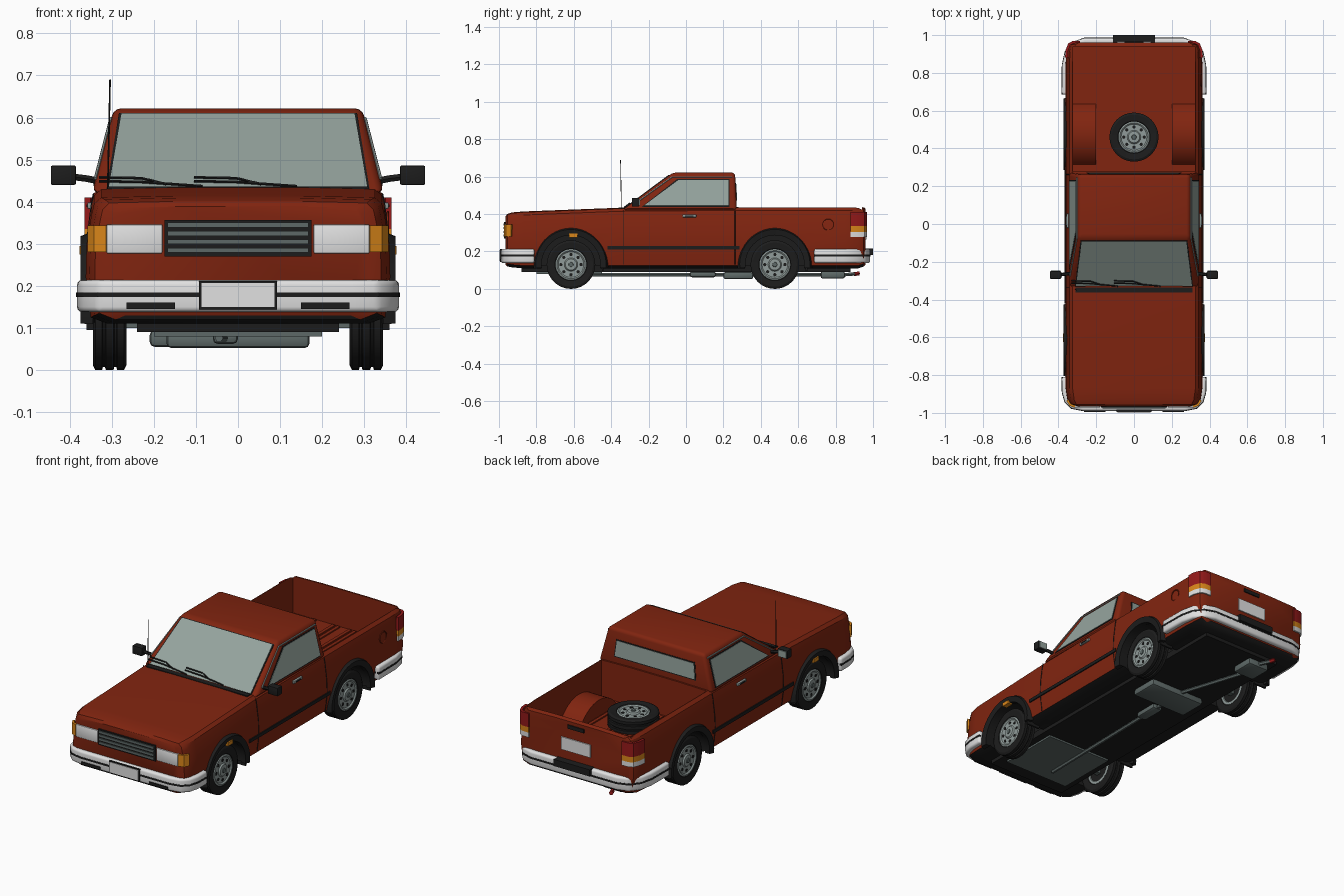
import bpy, bmesh
from math import sin, cos, pi, radians
from mathutils import Vector

if "Cube" in bpy.data.objects:
    bpy.data.objects.remove(bpy.data.objects["Cube"])


def material(name, r, g, b):
    m = bpy.data.materials.new(name)
    m.use_nodes = True
    m.diffuse_color = (r, g, b, 1)
    m.node_tree.nodes["Principled BSDF"].inputs["Base Color"].default_value = (r, g, b, 1)
    return m


RED = material("body red", .22, .018, .005)
BLACK = material("rubber black", .012, .012, .012)
GLASS = material("window glass", .30, .37, .34)
WHITE = material("bumper white", .75, .75, .75)
GREY = material("metal grey", .28, .33, .32)
DARK = material("dark steel", .11, .14, .135)
AMBER = material("amber lens", .70, .24, .01)
LAMP = material("tail lamp red", .30, .01, .01)
parts = []


def finish(name, bm, mat):
    bmesh.ops.recalc_face_normals(bm, faces=bm.faces[:])
    me = bpy.data.meshes.new(name)
    bm.to_mesh(me)
    bm.free()
    me.materials.append(mat)
    ob = bpy.data.objects.new(name, me)
    bpy.context.collection.objects.link(ob)
    parts.append(ob)
    return ob


def bevel(ob, width, segments=2):
    m = ob.modifiers.new("bevel", "BEVEL")
    m.width, m.segments, m.limit_method = width, segments, "ANGLE"
    return ob


def solidify(ob, thickness):
    m = ob.modifiers.new("thickness", "SOLIDIFY")
    m.thickness, m.offset = thickness, 0
    return ob


# Skin a row of equal closed rings and cap both ends
def loft(name, rings, mat):
    bm = bmesh.new()
    vs = [[bm.verts.new(p) for p in ring] for ring in rings]
    n = len(vs[0])
    for a, b in zip(vs, vs[1:]):
        for i in range(n):
            bm.faces.new((a[i], a[(i + 1) % n], b[(i + 1) % n], b[i]))
    bm.faces.new(vs[0])
    bm.faces.new(vs[-1])
    return finish(name, bm, mat)


# Turn a (radius, x) profile about the x axis
def lathe(name, profile, mat, n=32, at=(0, 0, 0)):
    return loft(name, [[(at[0] + x, at[1] + r * cos(2 * pi * i / n), at[2] + r * sin(2 * pi * i / n))
                        for i in range(n)] for r, x in profile], mat)


def box(name, x, y, z, mat, round_by=0):
    rings = [[(x[0], y[0], h), (x[1], y[0], h), (x[1], y[1], h), (x[0], y[1], h)] for h in z]
    ob = loft(name, rings, mat)
    return bevel(ob, round_by) if round_by else ob


def plate(name, points, mat, thickness=.006):
    bm = bmesh.new()
    bm.faces.new([bm.verts.new(p) for p in points])
    return solidify(finish(name, bm, mat), thickness)


# Upright wall that follows a plan path
def band(name, path, z0, z1, mat, thickness=.008):
    bm = bmesh.new()
    vs = [(bm.verts.new((x, y, z0)), bm.verts.new((x, y, z1))) for x, y in path]
    for a, b in zip(vs, vs[1:]):
        bm.faces.new((a[0], b[0], b[1], a[1]))
    return solidify(finish(name, bm, mat), thickness)


def tube(name, points, radius, mat, cyclic=False):
    cu = bpy.data.curves.new(name, "CURVE")
    cu.dimensions, cu.bevel_depth, cu.bevel_resolution, cu.use_fill_caps = "3D", radius, 1, True
    sp = cu.splines.new("POLY")
    sp.points.add(len(points) - 1)
    for p, co in zip(sp.points, points):
        p.co = (*co, 1)
    sp.use_cyclic_u = cyclic
    cu.materials.append(mat)
    ob = bpy.data.objects.new(name, cu)
    bpy.context.collection.objects.link(ob)
    parts.append(ob)


def cut(ob, cutter):
    m = ob.modifiers.new("cut", "BOOLEAN")
    m.operation, m.object, m.solver = "DIFFERENCE", cutter, "EXACT"
    bpy.context.view_layer.objects.active = ob
    bpy.ops.object.modifier_apply(modifier=m.name)
    parts.remove(cutter)
    bpy.data.objects.remove(cutter)


def both(path):
    return path + [(-x, y) for x, y in reversed(path)]


WHEELS = (-.615, .475)
AXLE = .13


# Lower body lofted front to back
def section(y, w, top, low):
    half = [(.31, low), (.35, low + .015), (.362, .22), (.36, .30),
            (.348, top - .04), (.342, top - .015), (.325, top), (.15, top + .004)]
    return [(x * w, y, z) for x, z in half] + [(-x * w, y, z) for x, z in reversed(half)]


body = loft("body", [section(*s) for s in (
    (-.965, .86, .385, .13), (-.955, .94, .397, .12), (-.93, .975, .405, .115), (-.87, 1, .41, .11),
    (-.35, 1, .43, .11), (.28, 1, .435, .11), (.85, 1, .435, .11), (.92, .985, .435, .11),
    (.95, .95, .432, .12), (.96, .9, .425, .13))], RED)
bed = box("bed_cutter", (-.322, .322), (.28, .94), (.23, .6), RED)
for s in (-1, 1):
    cut(bed, lathe("tub_cutter", [(.19, s * .2), (.19, s * .4)], RED, 48, (0, WHEELS[1], AXLE)))
cut(body, bed)
for y in WHEELS:
    for s in (-1, 1):
        cut(body, lathe("well_cutter", [(.16, s * .22), (.16, s * .45)], RED, 48, (0, y, AXLE)))
body.data.materials.append(BLACK)
for f in body.data.polygons:
    c, n = f.center, f.normal
    in_well = abs(c.x) > .21 and any((c.y - y) ** 2 + (c.z - AXLE) ** 2 < .17 ** 2 for y in WHEELS)
    if (n.z < -.6 and c.z < .15) or (in_well and (abs(n.x) < .3 or abs(c.x) < .25)):
        f.material_index = 1

# Cab: sloped box with rounded edges
Z0, Z1 = .42, .622
lerp = lambda a, b, z: a + (b - a) * (z - Z0) / (Z1 - Z0)
cab_x = lambda z: lerp(.347, .295, z)
front_y = lambda z: lerp(-.342, -.07, z)
rear_y = lambda z: lerp(.272, .262, z)
bevel(loft("cab", [[(-cab_x(z), front_y(z), z), (cab_x(z), front_y(z), z),
                    (cab_x(z), rear_y(z), z), (-cab_x(z), rear_y(z), z)] for z in (Z0, Z1)], RED), .018, 3)


def trapezoid(b, t, z0, z1):
    return [(-b, z0), (b, z0), (t, z1), (-t, z1)]


# Windows with dark seals
for name, mat, g, t in (("seal", BLACK, .006, .004), ("glass", GLASS, 0, .008)):
    plate("windshield_" + name, [(x, front_y(z), z) for x, z in
          trapezoid(.307 + g, .277 + g, .432 - g, .606 + g / 2)], mat, t)
    plate("rear_window_" + name, [(x, rear_y(z), z) for x, z in
          trapezoid(.245 + g, .235 + g, .475 - g, .56 + g)], mat, t)
    for s in (-1, 1):
        side = [(-.225 - 2 * g, .444 - g), (.227 + g, .444 - g), (.227 + g, .582 + g), (-.04 - g, .582 + g)]
        plate("side_window_" + name, [(s * cab_x(z), y, z) for y, z in side], mat, t)

# Wheels, plus the spare lying in the bed
half = [(.08, .03), (.086, .036), (.118, .04), (.13, .034), (.13, .018), (.123, .016), (.123, .011), (.13, .009)]
tyre = lathe("tyre", [(r, -x) for r, x in half] + half[::-1], BLACK)
rim = lathe("rim", [(.06, -.02), (.07, -.034), (.083, -.034), (.083, .034), (.075, .037), (.068, .031),
                    (.036, .031), (.03, .038), (.02, .039)], GREY)
wheel = [tyre, rim, lathe("hub", [(.016, .03), (.012, .043)], DARK, 12)]
for i in range(8):
    a = i * pi / 4
    wheel.append(lathe("rim_hole", [(.009, .03), (.009, .033)], BLACK, 8, (0, .054 * cos(a), .054 * sin(a))))
places = [((s * .305, y, AXLE), (0, 0, 0 if s > 0 else pi)) for y in WHEELS for s in (-1, 1)]
places.append(((0, .46, .271), (0, -pi / 2, 0)))
for loc, rot in places:
    for src in wheel:
        ob = src.copy()
        ob.data = src.data.copy()
        ob.location, ob.rotation_euler = loc, rot
        bpy.context.collection.objects.link(ob)
        parts.append(ob)
for src in wheel:
    parts.remove(src)
    bpy.data.objects.remove(src)
for y in WHEELS:
    box("axle", (-.28, .28), (y - .015, y + .015), (.10, .13), DARK)

# Side trim, repeated on both sides
for s in (-1, 1):
    for y in WHEELS:
        rings = []
        for i in range(25):
            a = radians(-6 + 192 * i / 24)
            rings.append([(s * x, y + r * cos(a), AXLE + r * sin(a))
                          for r, x in ((.157, .34), (.157, .368), (.188, .374), (.2, .345))])
        loft("arch_flare", rings, BLACK)
        box("mud_flap", sorted((s * .28, s * .36)), (y + .165, y + .175), (.095, .16), BLACK)
    box("rub_strip", sorted((s * .355, s * .367)), (-.42, .285), (.212, .23), BLACK)
    for y in (-.335, .262):
        tube("door_gap", [(s * .351, y, .13), (s * .362, y, .22), (s * .36, y, .30), (s * .348, y, .395),
                          (s * .343, y, .42)], .002, BLACK)
    box("door_handle", sorted((s * .34, s * .358)), (-.02, .055), (.383, .398), GREY, .003)
    box("handle_grip", sorted((s * .34, s * .36)), (-.005, .04), (.387, .393), BLACK)
    tube("drip_rail", [(s * (cab_x(z) + .001), y, z) for y, z in
                       ((-.275, .455), (-.075, .598), (.245, .598))], .004, GREY)
    box("side_marker", sorted((s * .35, s * .377)), (-.625, -.58), (.275, .295), AMBER)
    # Door mirror
    box("mirror_head", sorted((s * .385, s * .445)), (-.29, -.25), (.44, .486), BLACK, .004)
    tube("mirror_arm", [(s * .32, -.26, .447), (s * .36, -.265, .455), (s * .4, -.27, .46)], .009, BLACK)
    plate("mirror_glass", [(s * x, -.248, z) for x, z in ((.39, .445), (.44, .445), (.44, .481), (.39, .481))], GLASS)
    # Front lamps
    box("headlamp", sorted((s * .18, s * .312)), (-.972, -.95), (.277, .346), WHITE, .003)
    band("front_indicator", [(s * .312, -.967), (s * .338, -.957), (s * .353, -.932)], .28, .344, AMBER, .012)
    # Tail lamps in stacked colours
    for name, z0, z1, mat in (("red", .335, .41, LAMP), ("amber", .305, .335, AMBER), ("white", .278, .305, WHITE)):
        band("tail_lamp_" + name, [(s * .285, .962), (s * .325, .961), (s * .343, .951), (s * .355, .92),
                                   (s * .358, .88)], z0, z1, mat, .014)
    box("bumper_slot", sorted((s * .15, s * .265)), (-.994, -.97), (.145, .16), BLACK)

tube("fuel_cap", [(.356, .76 + .03 * cos(i * pi / 8), .345 + .03 * sin(i * pi / 8)) for i in range(16)],
     .003, RED, True)

# Bumpers with a dark rubbing line
front = both([(.366, -.81), (.364, -.89), (.352, -.935), (.325, -.962), (.27, -.972)])
rear = both([(.366, .685), (.364, .84), (.35, .905), (.315, .95), (.26, .968)])
for name, path in (("front", front), ("rear", rear)):
    bevel(band(name + "_bumper", path, .138, .214, WHITE, .034), .012, 3)
    band(name + "_bumper_line", path, .174, .184, BLACK, .037)
box("rear_step", (-.11, .11), (.96, 1.0), (.18, .217), BLACK)

# Grille and plates
box("grille", (-.175, .175), (-.972, -.95), (.27, .357), BLACK)
for i in range(4):
    box("grille_bar", (-.168, .168), (-.977, -.96), (.279 + i * .02, .29 + i * .02), DARK)
box("front_plate_frame", (-.093, .093), (-.994, -.97), (.144, .212), BLACK)
box("front_plate", (-.087, .087), (-.997, -.98), (.15, .207), WHITE)
box("rear_plate", (-.09, .09), (.95, .966), (.265, .335), WHITE)
box("tailgate_handle", (-.05, .05), (.95, .966), (.39, .41), BLACK)

# Bed ribs
for x in (-.18, -.065, -.035, .035, .065, .18):
    box("bed_rib", (x - .009, x + .009), (.3, .93), (.225, .237), RED)

# Wipers, cowl and antenna
box("cowl", (-.31, .31), (-.362, -.335), (.424, .436), BLACK)
for x in (-.33, -.105):
    for dz, end in ((0, .245), (.009, .16)):
        pts = [(x, .449 + dz), (x + .1, .447 + dz), (x + end, .437 + dz / 2)]
        tube("wiper", [(px, front_y(z) - .01, z) for px, z in pts], .0035, BLACK)
tube("antenna", [(-.31, -.345, .41), (-.304, -.35, .69)], .002, BLACK)

# Underbody and exhaust
box("chassis", (-.24, .24), (-.88, .88), (.09, .125), BLACK)
box("engine_tray", (-.2, .2), (-.8, -.45), (.08, .1), DARK)
tube("exhaust_pipe", [(-.045, -.72, .076), (-.03, .2, .076), (-.03, .36, .076), (-.14, .7, .076),
                      (-.15, .85, .076), (-.18, .9, .08)], .01, DARK)
tube("exhaust_tip", [(-.18, .9, .08), (-.19, .925, .082)], .012, LAMP)
box("resonator", (-.06, 0), (.02, .16), (.062, .092), DARK, .012)
box("catalyst_box", (-.17, .17), (.2, .36), (.052, .09), DARK, .012)
box("rear_muffler", (-.21, -.08), (.72, .85), (.055, .095), DARK, .012)

# Bake modifiers and curves, then smooth with sharp edges kept
bpy.ops.object.select_all(action="DESELECT")
for ob in parts:
    ob.select_set(True)
bpy.context.view_layer.objects.active = body
bpy.ops.object.convert(target="MESH")
bpy.ops.object.shade_smooth_by_angle(angle=radians(32))
